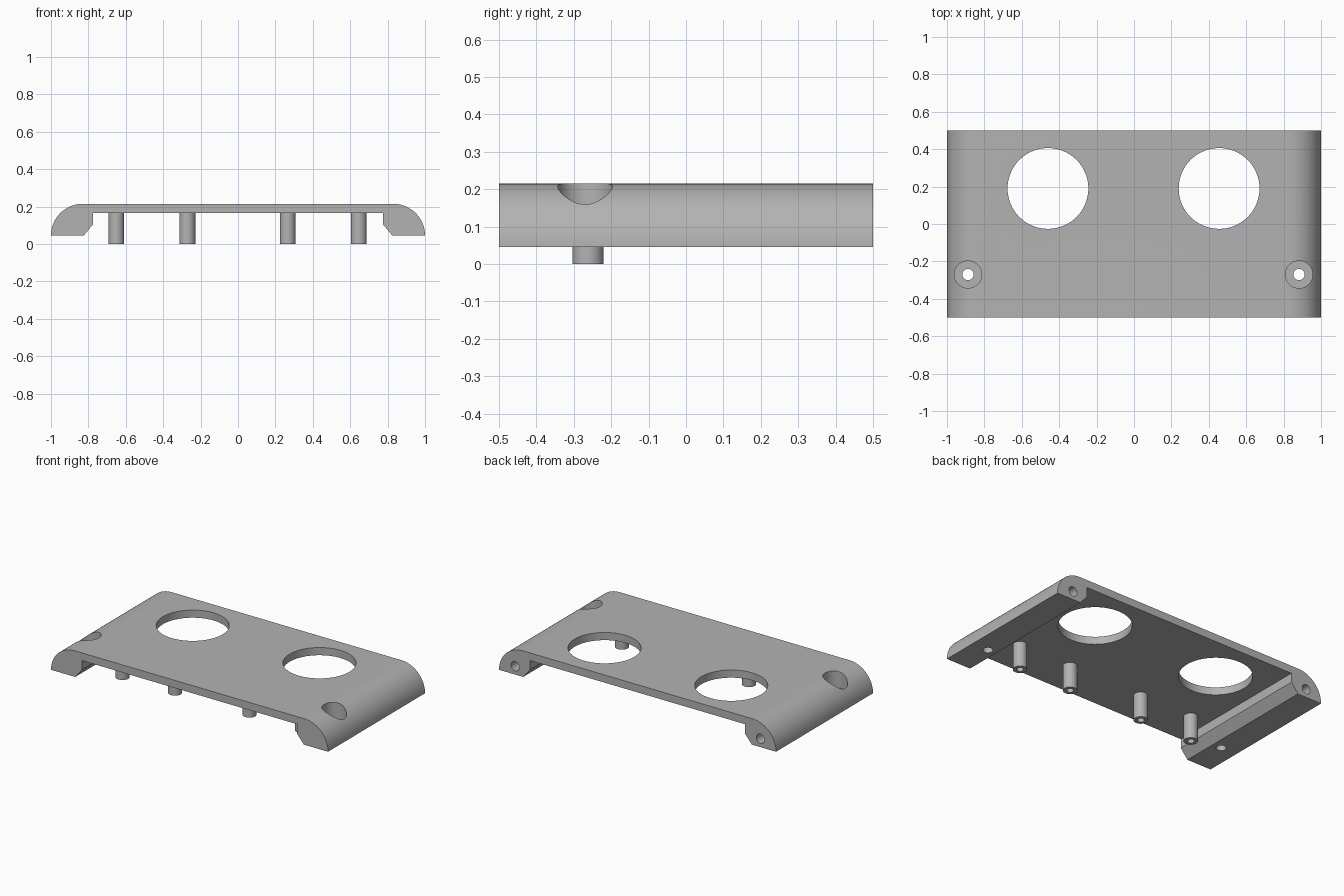
import bpy
import math

cube = bpy.data.objects.get("Cube")
if cube:
    bpy.data.objects.remove(cube, do_unlink=True)

grey = bpy.data.materials.new("mid grey")
grey.use_nodes = True
COLOUR = (0.45, 0.45, 0.45, 1)
grey.diffuse_color = COLOUR
grey.node_tree.nodes["Principled BSDF"].inputs["Base Color"].default_value = COLOUR

TOP, UNDERSIDE, FOOT = 0.215, 0.165, 0.045
HALF_DEPTH = 0.5
SIDES = (-1, 1)
SHIFT = -0.0025  # the hole and post pattern sits slightly off centre


def cylinder(name, centre, radius, depth, along_y=False, sides=64):
    rotation = (math.pi / 2, 0, 0) if along_y else (0, 0, 0)
    bpy.ops.mesh.primitive_cylinder_add(vertices=sides, radius=radius, depth=depth,
                                        location=centre, rotation=rotation)
    obj = bpy.context.object
    obj.name = name
    obj.hide_render = False
    obj.data.materials.append(grey)
    return obj


def upright(name, x, y, radius, bottom, top):
    return cylinder(name, (x, y, (bottom + top) / 2), radius, top - bottom)


def cut(target, cutters):
    """Subtract each cutter from the target, then discard it."""
    for cutter in cutters:
        cutter.hide_render = True
        bpy.ops.object.select_all(action='DESELECT')
        bpy.context.view_layer.objects.active = target
        target.select_set(True)
        mod = target.modifiers.new("cut", 'BOOLEAN')
        mod.operation = 'DIFFERENCE'
        mod.solver = 'EXACT'
        mod.object = cutter
        bpy.ops.object.modifier_apply(modifier=mod.name)
        bpy.data.objects.remove(cutter, do_unlink=True)


def smooth(obj):
    bpy.ops.object.select_all(action='DESELECT')
    bpy.context.view_layer.objects.active = obj
    obj.select_set(True)
    bpy.ops.object.shade_smooth_by_angle(angle=math.radians(30))


# Cover plate: right half of the end profile, mirrored and extruded in depth
RADIUS = TOP - FOOT
STEPS = 24
half = [(0.775, UNDERSIDE), (0.775, 0.105), (0.825, FOOT)]
for i in range(STEPS + 1):
    a = math.pi / 2 * i / STEPS
    half.append((1 - RADIUS + RADIUS * math.cos(a), FOOT + RADIUS * math.sin(a)))
profile = half + [(-x, z) for x, z in reversed(half)]
n = len(profile)
verts = [(x, y, z) for y in (-HALF_DEPTH, HALF_DEPTH) for x, z in profile]
faces = [tuple(range(n)), tuple(reversed(range(n, 2 * n)))]
faces += [(i, i + n, (i + 1) % n + n, (i + 1) % n) for i in range(n)]
mesh = bpy.data.meshes.new("cover_plate")
mesh.from_pydata(verts, [], faces)
mesh.materials.append(grey)
plate = bpy.data.objects.new("cover_plate", mesh)
bpy.context.collection.objects.link(plate)
bpy.context.view_layer.objects.active = plate
plate.select_set(True)
bpy.ops.object.mode_set(mode='EDIT')
bpy.ops.mesh.select_all(action='SELECT')
bpy.ops.mesh.normals_make_consistent(inside=False)
bpy.ops.object.mode_set(mode='OBJECT')

# Large openings, counterbored screw holes and blind holes in the back end
for side in SIDES:
    x_screw = side * 0.885 + SHIFT
    cut(plate, [
        upright("opening_cutter", side * 0.4575 + SHIFT, 0.19, 0.216, 0.1, 0.3),
        upright("counterbore_cutter", x_screw, -0.27, 0.073, 0.105, 0.3),
        upright("screw_hole_cutter", x_screw, -0.27, 0.03, 0, 0.2),
        cylinder("end_hole_cutter", (x_screw, HALF_DEPTH, 0.1), 0.03, 0.3, along_y=True),
    ])
smooth(plate)

# Hollow posts under the plate
for side in SIDES:
    for label, x in (("inner", 0.268), ("outer", 0.648)):
        name = f"{label}_post_{'left' if side > 0 else 'right'}"
        px = side * x + SHIFT
        post = upright(name, px, -0.262, 0.042, 0, UNDERSIDE + 0.01)
        cut(post, [upright("bore_cutter", px, -0.262, 0.021, -0.05, 0.12)])
        smooth(post)
